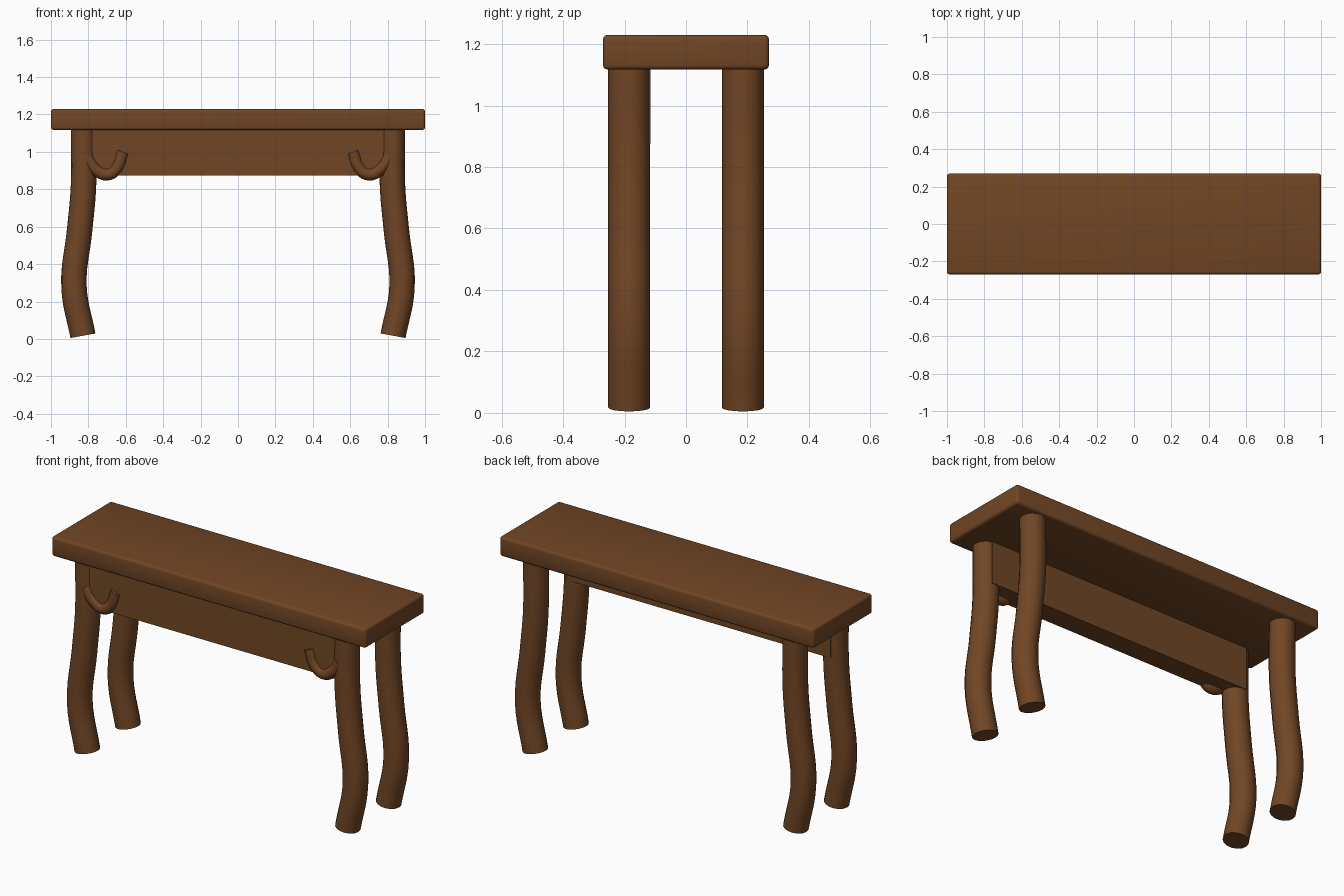
import bpy
import math

cube = bpy.data.objects.get("Cube")
if cube:
    bpy.data.objects.remove(cube, do_unlink=True)

# One brown wood for the whole table
wood = bpy.data.materials.new("brown wood")
wood.use_nodes = True
WOOD = (0.165, 0.061, 0.018, 1.0)
wood.diffuse_color = WOOD
bsdf = wood.node_tree.nodes["Principled BSDF"]
bsdf.inputs["Base Color"].default_value = WOOD
bsdf.inputs["Roughness"].default_value = 0.7


def finish(obj, angle=35):
    """Assign the wood and smooth everything but sharp edges."""
    bpy.ops.object.select_all(action="DESELECT")
    obj.select_set(True)
    bpy.context.view_layer.objects.active = obj
    obj.data.materials.clear()
    obj.data.materials.append(wood)
    bpy.ops.object.shade_smooth_by_angle(angle=math.radians(angle))


def board(name, lo, hi, bevel):
    """Box between two corners, with optional rounded edges."""
    centre = [(a + b) / 2 for a, b in zip(lo, hi)]
    bpy.ops.mesh.primitive_cube_add(size=1, location=centre)
    obj = bpy.context.object
    obj.name = name
    obj.scale = [b - a for a, b in zip(lo, hi)]
    bpy.ops.object.transform_apply(location=False, rotation=False, scale=True)
    if bevel:
        mod = obj.modifiers.new("rounded edges", "BEVEL")
        mod.width = bevel
        mod.segments = 3
        bpy.ops.object.modifier_apply(modifier=mod.name)
    finish(obj)


def tube(name, path, y, side, radius, steps):
    """Capped round bar swept along an (x, z) path, mirrored by side."""
    curve = bpy.data.curves.new(name, "CURVE")
    curve.dimensions = "3D"
    curve.bevel_depth = radius
    curve.bevel_resolution = 6
    curve.use_fill_caps = True
    curve.resolution_u = steps
    spline = curve.splines.new("BEZIER")
    spline.bezier_points.add(len(path) - 1)
    for point, (x, z) in zip(spline.bezier_points, path):
        point.co = (side * x, y, z)
        point.handle_left_type = point.handle_right_type = "AUTO"
    obj = bpy.data.objects.new(name, curve)
    bpy.context.collection.objects.link(obj)
    bpy.ops.object.select_all(action="DESELECT")
    obj.select_set(True)
    bpy.context.view_layer.objects.active = obj
    bpy.ops.object.convert(target="MESH")
    finish(bpy.context.object)


# Table top and the front apron that runs into the legs
board("table_top", (-1, -0.27, 1.117), (1, 0.27, 1.23), 0.015)
board("front_apron", (-0.84, -0.235, 0.875), (0.84, -0.115, 1.125), 0)

# Curved legs and the hooked brackets beside the front pair
LEG = [(0.829, 0.017), (0.877, 0.28), (0.847, 0.58), (0.826, 0.82), (0.826, 1.13)]
HOOK = [(0.81, 0.975), (0.765, 0.91), (0.70, 0.879), (0.65, 0.91), (0.615, 1.0)]
for side, side_name in ((1, "left"), (-1, "right")):
    for y, end_name in ((-0.185, "front"), (0.185, "back")):
        tube(f"{end_name}_{side_name}_leg", LEG, y, side, 0.068, 6)
    tube(f"{side_name}_hook", HOOK, -0.222, side, 0.032, 5)
